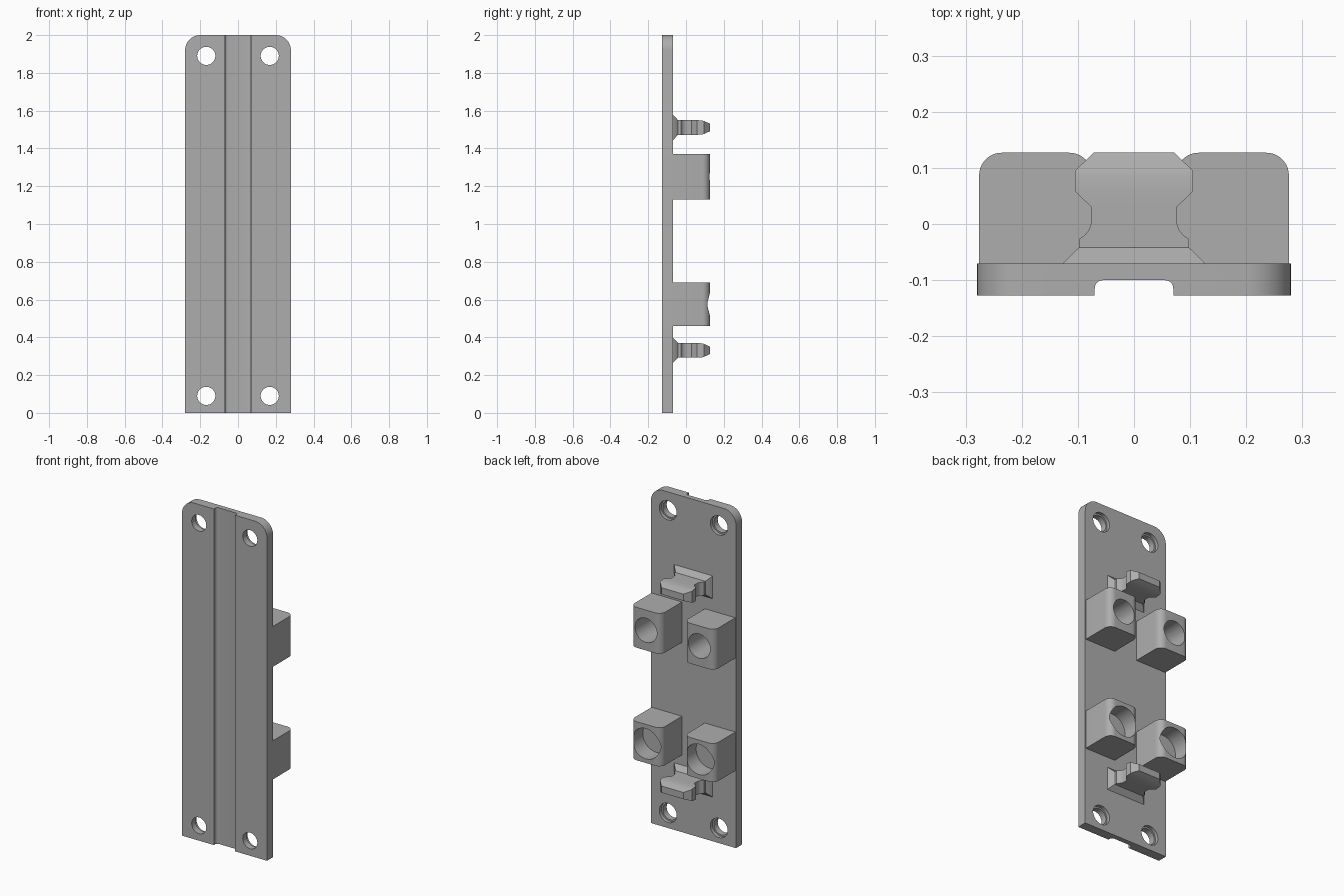
import bpy, bmesh, math
from mathutils import Matrix

cube = bpy.data.objects.get("Cube")
if cube:
    bpy.data.objects.remove(cube, do_unlink=True)

grey = bpy.data.materials.new("plain_grey")
grey.use_nodes = True
COLOUR = (0.42, 0.42, 0.42, 1)
grey.diffuse_color = COLOUR
grey.node_tree.nodes["Principled BSDF"].inputs["Base Color"].default_value = COLOUR


def finish(name, bm):
    bmesh.ops.recalc_face_normals(bm, faces=bm.faces[:])
    mesh = bpy.data.meshes.new(name)
    bm.to_mesh(mesh)
    bm.free()
    mesh.materials.append(grey)
    obj = bpy.data.objects.new(name, mesh)
    bpy.context.collection.objects.link(obj)
    return obj


def arc(cx, cy, r, start, end, steps=10):
    angles = [math.radians(start + (end - start) * i / steps) for i in range(steps + 1)]
    return [(cx + r * math.cos(a), cy + r * math.sin(a)) for a in angles]


def prism(name, outline, axis, low, high):
    """Extrude an outline along y (outline in xz) or z (outline in xy)."""
    place = (lambda u, v, d: (u, d, v)) if axis == "y" else (lambda u, v, d: (u, v, d))
    bm = bmesh.new()
    rings = [[bm.verts.new(place(u, v, d)) for u, v in outline] for d in (low, high)]
    for ring in rings:
        bm.faces.new(ring)
    for i in range(len(outline)):
        j = (i + 1) % len(outline)
        bm.faces.new((rings[0][i], rings[0][j], rings[1][j], rings[1][i]))
    return finish(name, bm)


def hole(x, z, r, low, high):
    return prism("hole_cutter", arc(x, z, r, 0, 352.5, 47), "y", low, high)


def activate(obj):
    bpy.ops.object.select_all(action="DESELECT")
    obj.select_set(True)
    bpy.context.view_layer.objects.active = obj


def cut(obj, cutter):
    cutter.hide_render = True
    mod = obj.modifiers.new("cut", "BOOLEAN")
    mod.operation, mod.solver, mod.object = "DIFFERENCE", "EXACT", cutter
    activate(obj)
    bpy.ops.object.modifier_apply(modifier=mod.name)
    bpy.data.objects.remove(cutter, do_unlink=True)


def smooth(obj):
    activate(obj)
    bpy.ops.object.shade_smooth_by_angle(angle=math.radians(30))


FRONT, BACK, TIP = -0.127, -0.07, 0.127

# Mounting plate with rounded upper corners
W, R = 0.28, 0.08
outline = [(-W, 0), (W, 0)] + arc(W - R, 2 - R, R, 0, 90) + arc(R - W, 2 - R, R, 90, 180)
plate = prism("mounting_plate", outline, "y", FRONT, BACK)

# Cable groove down the front
groove = [(-0.07, -0.2), (0.07, -0.2)]
groove += arc(0.055, -0.115, 0.015, 0, 90, 5) + arc(-0.055, -0.115, 0.015, 90, 180, 5)
cut(plate, prism("groove_cutter", groove, "z", -0.1, 2.1))

# Screw holes, wider at the back
for x in (-0.168, 0.168):
    for z in (0.09, 1.89):
        cut(plate, hole(x, z, 0.048, -0.2, 0))
        cut(plate, hole(x, z, 0.057, -0.09, 0))

# Socket blocks: rounded back corners and a round bore
X0, X1, RC = 0.075, 0.276, 0.04
profile = [(X0, BACK - 0.003), (X1, BACK - 0.003)]
profile += arc(X1 - RC, TIP - RC, RC, 0, 90) + arc(X0 + RC, TIP - RC, RC, 90, 180)
mid = (X0 + X1) / 2
for level, low, high, radius, floor in (("upper", 1.13, 1.37, 0.072, -0.105),
                                        ("lower", 0.46, 0.69, 0.09, 0.027)):
    for side, s in (("left", 1), ("right", -1)):
        block = prism(f"{level}_{side}_block", [(s * x, y) for x, y in profile], "z", low, high)
        cut(block, hole(s * mid, (low + high) / 2, radius, floor, 0.3))
        if floor < BACK:
            cut(plate, hole(s * mid, (low + high) / 2, radius, floor, 0))
        smooth(block)
smooth(plate)

# Clips: rows of depth, half width, half height
rows = [(BACK - 0.003, 0.128, 0.068), (BACK, 0.127, 0.068), (-0.042, 0.098, 0.039),
        (-0.027, 0.098, 0.039), (-0.02, 0.088, 0.039), (-0.01, 0.08, 0.039),
        (0.003, 0.076, 0.039), (0.03, 0.076, 0.039), (0.058, 0.105, 0.039),
        (0.085, 0.105, 0.037), (0.095, 0.105, 0.034), (TIP, 0.072, 0.02)]
for name, z in (("upper_clip", 1.511), ("lower_clip", 0.331)):
    bm = bmesh.new()
    rings = [[bm.verts.new((a * w, y, z + b * t)) for a, b in ((1, 1), (-1, 1), (-1, -1), (1, -1))]
             for y, w, t in rows]
    bm.faces.new(rings[0])
    bm.faces.new(rings[-1])
    for lower, upper in zip(rings, rings[1:]):
        for i in range(4):
            j = (i + 1) % 4
            bm.faces.new((lower[i], lower[j], upper[j], upper[i]))
    smooth(finish(name, bm))
